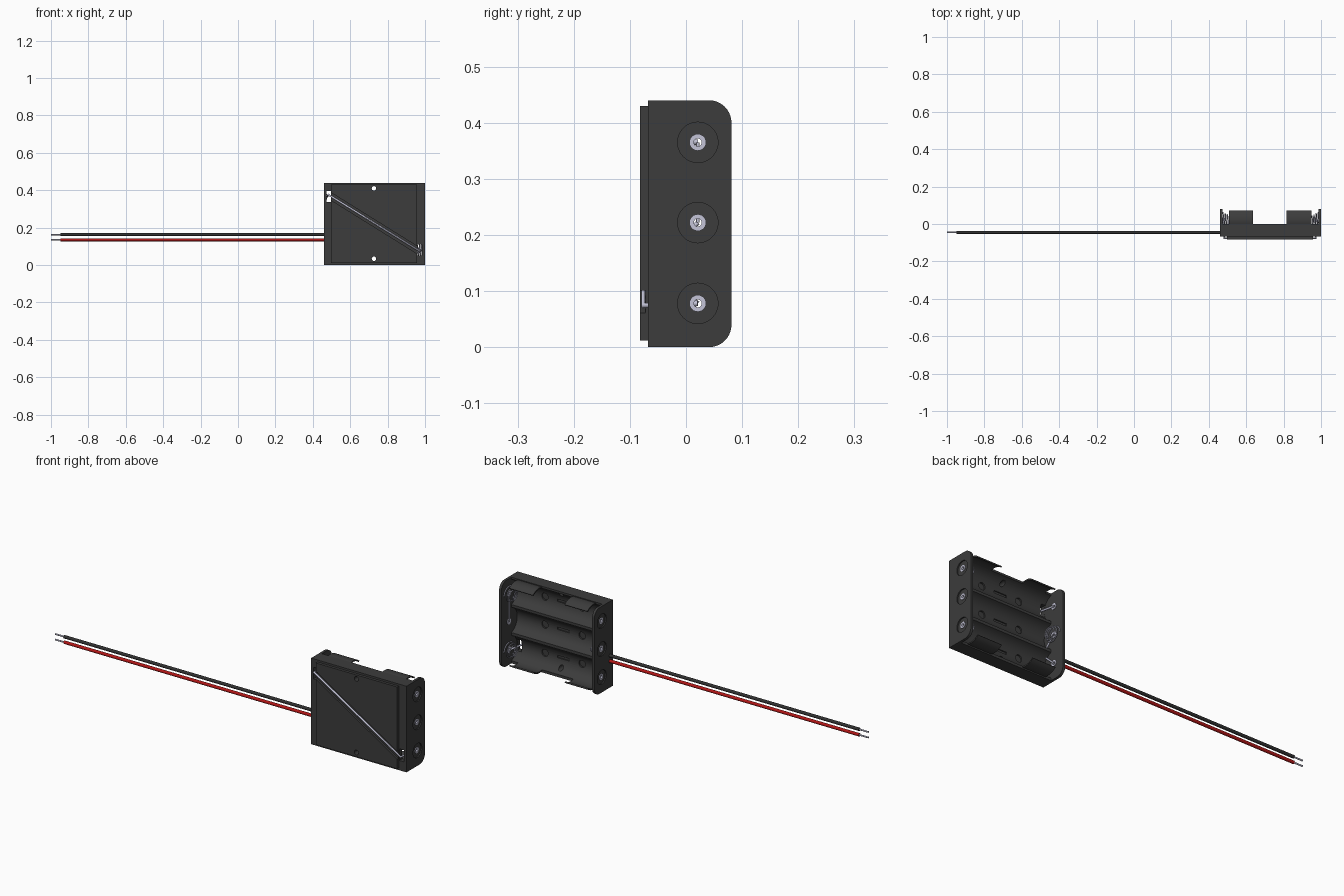
import bpy, bmesh, math
from mathutils import Vector, Matrix

if "Cube" in bpy.data.objects:
    bpy.data.objects.remove(bpy.data.objects["Cube"])

CELLS = (0.365, 0.222, 0.078)   # cell axis heights
AX, R = 0.021, 0.068            # cell axis depth and cradle radius


def material(name, rgb):
    m = bpy.data.materials.new(name)
    m.diffuse_color = (*rgb, 1)
    m.use_nodes = True
    m.node_tree.nodes["Principled BSDF"].inputs["Base Color"].default_value = m.diffuse_color
    return m


PLASTIC = material("dark_plastic", (0.045, 0.045, 0.045))
BLACK = material("black_rubber", (0.03, 0.03, 0.03))
RED = material("red_rubber", (0.45, 0.008, 0.008))
METAL = material("metal", (0.55, 0.55, 0.68))


def finish(bm, name, mat):
    bmesh.ops.recalc_face_normals(bm, faces=bm.faces[:])
    me = bpy.data.meshes.new(name)
    bm.to_mesh(me)
    bm.free()
    ob = bpy.data.objects.new(name, me)
    bpy.context.collection.objects.link(ob)
    if mat:
        me.materials.append(mat)
    return ob


def smooth(ob):
    bpy.ops.object.select_all(action='DESELECT')
    ob.select_set(True)
    bpy.context.view_layer.objects.active = ob
    bpy.ops.object.shade_smooth_by_angle(angle=math.radians(30))


def prism(name, yz, x0, x1, mat=PLASTIC):
    bm = bmesh.new()
    f = bm.faces.new([bm.verts.new((x0, y, z)) for y, z in yz])
    ext = bmesh.ops.extrude_face_region(bm, geom=[f])
    vs = [v for v in ext['geom'] if isinstance(v, bmesh.types.BMVert)]
    bmesh.ops.translate(bm, verts=vs, vec=(x1 - x0, 0, 0))
    return finish(bm, name, mat)


def box(name, lo, hi, mat=PLASTIC, turn=0):
    lo, hi = Vector(lo), Vector(hi)
    bm = bmesh.new()
    m = (Matrix.Translation((lo + hi) / 2) @ Matrix.Rotation(turn, 4, 'Y')
         @ Matrix.Diagonal((*(hi - lo), 1)))
    bmesh.ops.create_cube(bm, size=1, matrix=m)
    return finish(bm, name, mat)


def rod(name, a, b, r, mat=METAL, n=24):
    a, b = Vector(a), Vector(b)
    d = b - a
    bm = bmesh.new()
    m = Matrix.Translation((a + b) / 2) @ d.to_track_quat('Z', 'Y').to_matrix().to_4x4()
    bmesh.ops.create_cone(bm, cap_ends=True, segments=n, radius1=r, radius2=r,
                          depth=d.length, matrix=m)
    ob = finish(bm, name, mat)
    smooth(ob)
    return ob


def cut(target, cutter):
    cutter.hide_render = True
    mod = target.modifiers.new("cut", 'BOOLEAN')
    mod.operation, mod.solver, mod.object = 'DIFFERENCE', 'EXACT', cutter
    bpy.context.view_layer.objects.active = target
    bpy.ops.object.modifier_apply(modifier=mod.name)
    bpy.data.objects.remove(cutter)


def wire_path(name, pts, r, mat=METAL):
    cu = bpy.data.curves.new(name, 'CURVE')
    cu.dimensions = '3D'
    cu.bevel_depth, cu.bevel_resolution, cu.use_fill_caps = r, 2, True
    sp = cu.splines.new('POLY')
    sp.points.add(len(pts) - 1)
    for p, co in zip(sp.points, pts):
        p.co = (*co, 1)
    cu.materials.append(mat)
    ob = bpy.data.objects.new(name, cu)
    bpy.context.collection.objects.link(ob)


# cradle tray: three round channels in one extruded section
profile = [(-0.068, 0), (-0.068, 0.44), (0, 0.44)]
T = math.acos(AX / R)
for c in CELLS:
    for i in range(21):
        t = T - 2 * T * i / 20
        profile.append((AX - R * math.cos(t), c + R * math.sin(t)))
profile.append((0, 0))
tray = prism("cradle_tray", profile, 0.474, 0.988)

# raised back plate
plate = box("back_plate", (0.497, -0.082, 0.012), (0.957, -0.068, 0.43))

# diagonal groove for the link wire
A, B = Vector((0.485, 0, 0.375)), Vector((0.972, 0, 0.072))
turn = math.atan2(A.z - B.z, B.x - A.x)
mid, half = (A + B) / 2, (B - A).length / 2
cut(plate, box("groove", (mid.x - half, -0.1, mid.z - 0.017),
               (mid.x + half, -0.072, mid.z + 0.017), None, turn))

# contact windows, screw holes and shallow floor marks
cut(tray, box("window", (0.4745, -0.1, 0.337), (0.496, 0.03, 0.397), None))
cut(tray, box("window", (0.96, -0.1, 0.05), (0.985, 0.03, 0.11), None))
for z in (0.41, 0.034):
    for part in (tray, plate):
        cut(part, rod("hole", (0.727, -0.1, z), (0.727, 0.03, z), 0.012, None))
for c in CELLS:
    for x in (0.62, 0.83):
        cut(tray, rod("mark", (x, -0.053, c), (x, 0, c), 0.018, None))
    cut(tray, box("slot", (0.69, -0.052, c - 0.006), (0.76, 0, c + 0.006), None))
smooth(tray)

# curved clips that hold the outer cells
for row, c, s in (("top", CELLS[0], 1), ("bottom", CELLS[2], -1)):
    angles = [math.radians(-18 + 60 * i / 12) for i in range(13)]
    arc = [(AX + R * math.sin(a), c + s * R * math.cos(a)) for a in angles]
    arc += [(AX + 0.0745 * math.sin(a), c + s * 0.0745 * math.cos(a)) for a in reversed(angles)]
    for side, x0, x1 in (("left", 0.508, 0.637), ("right", 0.815, 0.95)):
        smooth(prism(f"{row}_{side}_clip", arc, x0, x1))

# end walls with rounded rear corners, counterbores and rivets
wall = [(-0.068, 0), (-0.068, 0.44)]
for cz, a0 in ((0.4, 90), (0.04, 0)):
    for i in range(11):
        a = math.radians(a0 - 9 * i)
        wall.append((0.041 + 0.04 * math.cos(a), cz + 0.04 * math.sin(a)))
for side, outer, d in (("left", 0.461, 1), ("right", 1.0, -1)):
    inner = outer + d * 0.013
    end = prism(f"{side}_end_wall", wall, min(outer, inner), max(outer, inner))
    for i, z in enumerate(CELLS):
        cut(end, rod("bore", (outer - d * 0.01, AX, z), (outer + d * 0.006, AX, z), 0.036, None, 40))
        cut(end, rod("hole", (outer - d * 0.01, AX, z), (outer + d * 0.03, AX, z), 0.011, None))
        rivet = rod(f"{side}_rivet_{i + 1}", (outer + d * 0.003, AX, z), (inner + d * 0.003, AX, z), 0.015)
        cut(rivet, rod("hole", (outer - d * 0.02, AX, z), (outer + d * 0.05, AX, z), 0.007, None))
        smooth(rivet)
    smooth(end)


# conical springs
def spring(name, x, d, z):
    pts = []
    for i in range(73):
        t = i / 72
        r, a = 0.041 - 0.018 * t, t * 3 * math.tau
        pts.append((x + d * (0.002 + 0.034 * t), AX + r * math.cos(a), z + r * math.sin(a)))
    wire_path(name, pts, 0.0026)


spring("right_top_spring", 0.987, -1, CELLS[0])
spring("right_bottom_spring", 0.987, -1, CELLS[2])
spring("left_middle_spring", 0.474, 1, CELLS[1])

# links between contacts
wire_path("right_link", [(0.984, AX, CELLS[0]), (0.984, AX, CELLS[1])], 0.003)
wire_path("diagonal_link", [(0.478, AX, CELLS[0]), (0.482, -0.076, 0.377), (0.972, -0.076, 0.074),
                            (0.982, AX, CELLS[2])], 0.005)

# solder tabs and lead wires
for name, z, tab_z, mat in (("black", 0.163, CELLS[1], BLACK), ("red", 0.135, CELLS[2], RED)):
    rod(f"{name}_lead", (-0.95, -0.045, z), (0.473, -0.045, z), 0.008, mat)
    rod(f"{name}_bare_end", (-1.0, -0.045, z), (-0.94, -0.045, z), 0.004)
    wire_path(f"{name}_solder_tail", [(0.478, -0.04, z), (0.478, AX, tab_z)], 0.004)
